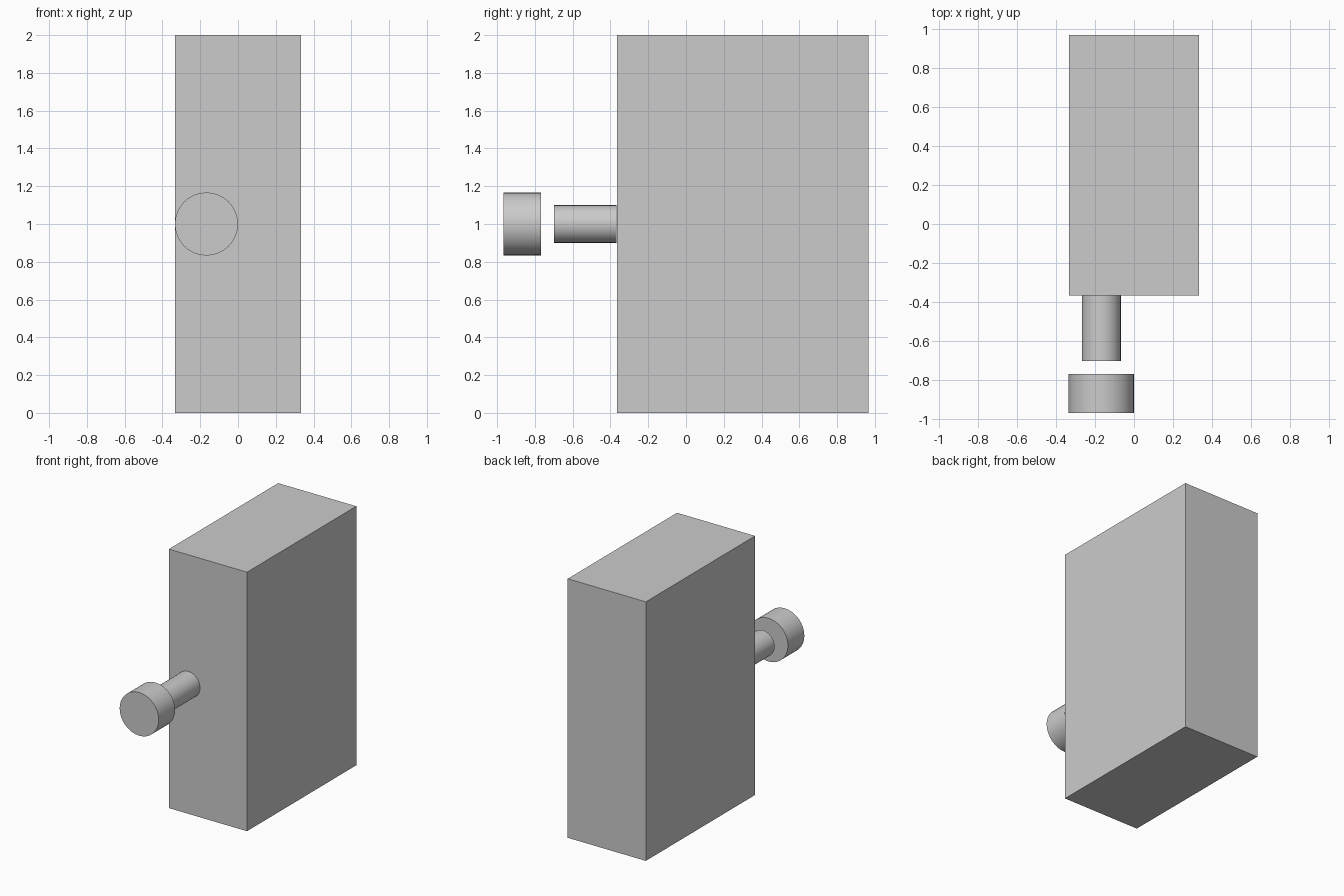
import bpy
import math

cube = bpy.data.objects.get("Cube")
if cube:
    bpy.data.objects.remove(cube, do_unlink=True)

# Single grey finish
GREY = (0.6, 0.6, 0.6, 1.0)
grey = bpy.data.materials.new("plain_grey")
grey.use_nodes = True
grey.diffuse_color = GREY
grey.node_tree.nodes["Principled BSDF"].inputs["Base Color"].default_value = GREY

AXIS_X, AXIS_Z = -0.167, 1.0


def finish(name):
    obj = bpy.context.object
    obj.name = name
    obj.data.name = name
    obj.data.materials.append(grey)
    return obj


def rod(name, radius, y_front, y_back):
    """Round bar lying along the y axis."""
    bpy.ops.mesh.primitive_cylinder_add(
        vertices=32, radius=radius, depth=y_back - y_front,
        location=(AXIS_X, (y_front + y_back) / 2, AXIS_Z),
        rotation=(math.pi / 2, 0, 0))
    finish(name)
    bpy.ops.object.transform_apply(location=False, rotation=True, scale=True)
    bpy.ops.object.shade_smooth_by_angle(angle=math.radians(30))


# Tall rectangular body
bpy.ops.mesh.primitive_cube_add(size=1, location=(0, 0.3, 1))
body = finish("body")
body.scale = (0.667, 1.333, 2)
bpy.ops.object.transform_apply(location=False, rotation=False, scale=True)

# Stem on the front face, and the separate knob floating ahead of it
rod("stem", 0.1, -0.7, -0.367)
rod("knob", 0.167, -0.967, -0.767)
